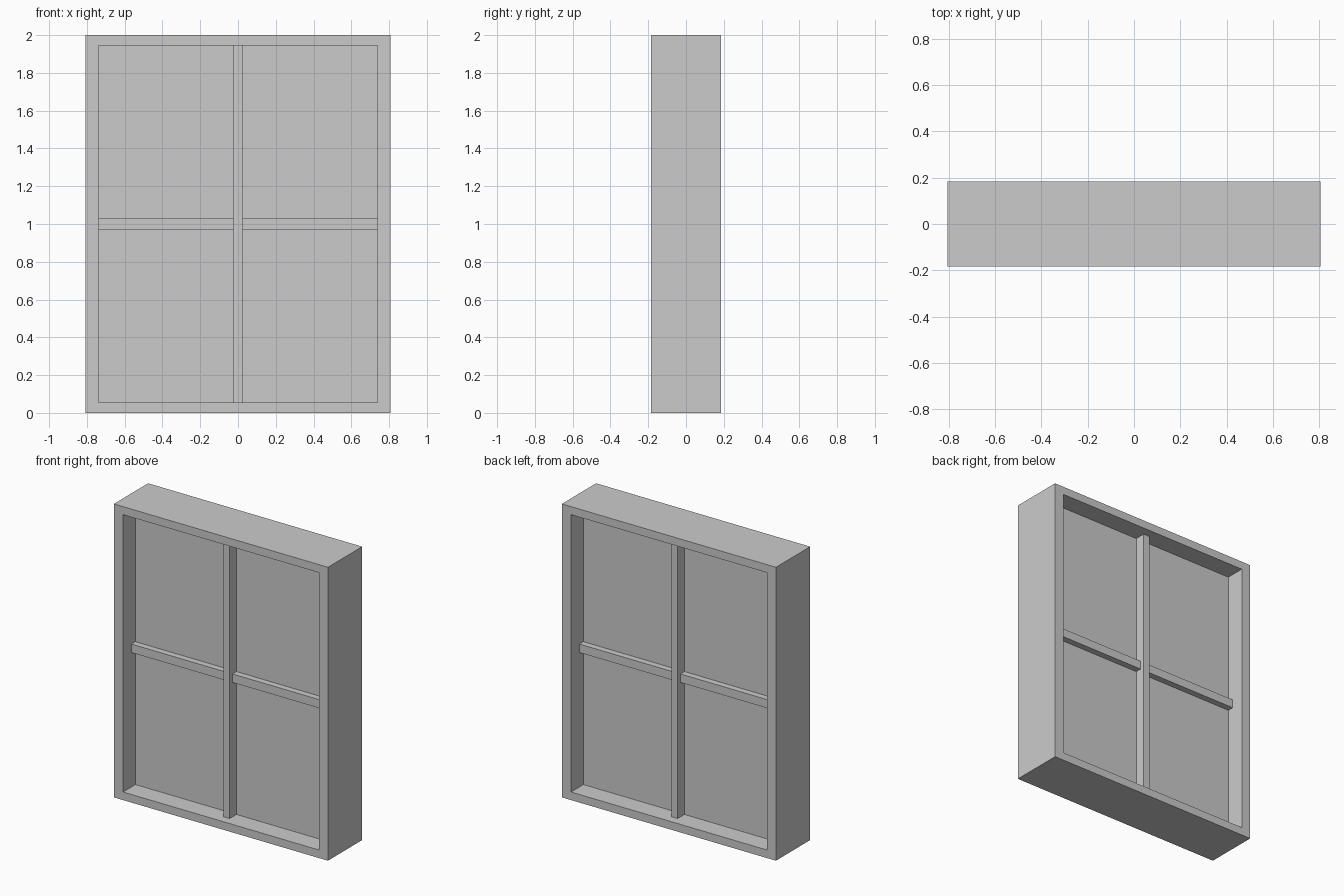
import bpy
import bmesh

if "Cube" in bpy.data.objects:
    bpy.data.objects.remove(bpy.data.objects["Cube"])

W, D, H = 0.807, 0.184, 2.0        # outer half width, half depth, height
IW, Z0, Z1 = 0.738, 0.055, 1.945   # opening half width, bottom, top
PANE = 0.051                       # half thickness of the pane
BAR = 0.024                        # half width of the mullion


def finish(name, bm):
    bmesh.ops.recalc_face_normals(bm, faces=bm.faces)
    me = bpy.data.meshes.new(name)
    bm.to_mesh(me)
    bm.free()
    ob = bpy.data.objects.new(name, me)
    bpy.context.collection.objects.link(ob)
    return ob


def box(name, x, y, z):
    """Box from (min, max) ranges."""
    bm = bmesh.new()
    bmesh.ops.create_cube(bm, size=1)
    for v in bm.verts:
        v.co = [r[0] if c < 0 else r[1] for c, r in zip(v.co, (x, y, z))]
    return finish(name, bm)


# Outer frame: a rectangular ring swept through front and back loops
bm = bmesh.new()


def loop(hw, y, z0, z1):
    return [bm.verts.new((x, y, z)) for x, z in
            ((-hw, z0), (hw, z0), (hw, z1), (-hw, z1))]


loops = [loop(W, -D, 0, H), loop(W, D, 0, H),
         loop(IW, D, Z0, Z1), loop(IW, -D, Z0, Z1)]
for a, b in zip(loops, loops[1:] + loops[:1]):
    for i in range(4):
        j = (i + 1) % 4
        bm.faces.new((a[i], a[j], b[j], b[i]))
finish("window_frame", bm)

# Central pane
box("pane", (-IW, IW), (-PANE, PANE), (Z0, Z1))

# Upright mullion and cross rails on both faces
for side, s in (("front", -1), ("back", 1)):
    def span(outer):
        return sorted((s * PANE, s * outer))
    box(side + "_mullion", (-BAR, BAR), span(0.124), (Z0, Z1))
    box(side + "_left_rail", (-IW, -BAR), span(0.094), (0.971, 1.029))
    box(side + "_right_rail", (BAR, IW), span(0.094), (0.971, 1.029))
